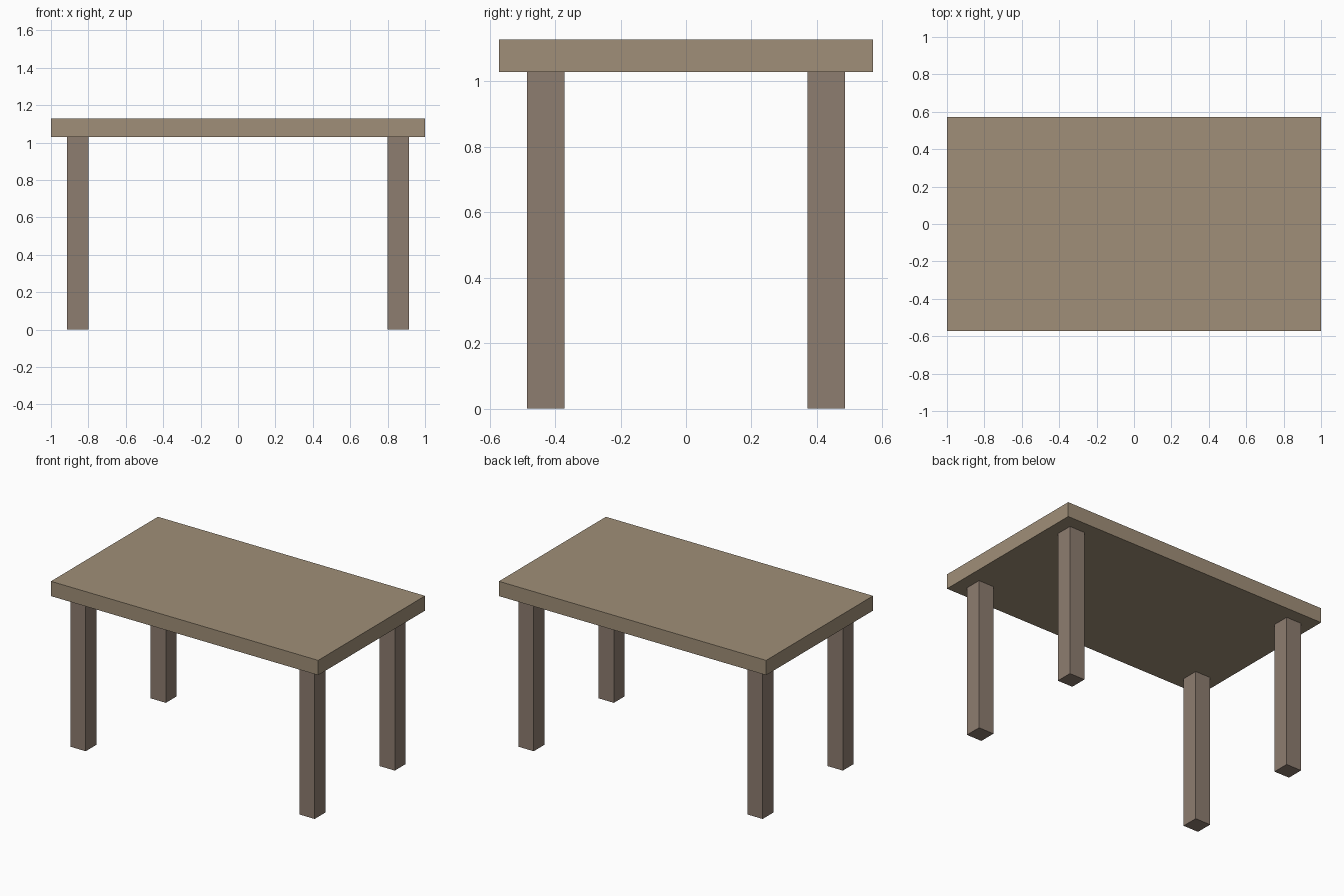
import bpy

if "Cube" in bpy.data.objects:
    bpy.data.objects.remove(bpy.data.objects["Cube"])


def material(name, color):
    mat = bpy.data.materials.new(name)
    mat.diffuse_color = (*color, 1)
    mat.use_nodes = True
    mat.node_tree.nodes["Principled BSDF"].inputs["Base Color"].default_value = mat.diffuse_color
    return mat


def box(name, center, size, mat):
    bpy.ops.mesh.primitive_cube_add(size=1, location=center)
    obj = bpy.context.object
    obj.name = name
    obj.scale = size
    bpy.ops.object.transform_apply(location=False, rotation=False, scale=True)
    obj.data.materials.append(mat)
    return obj


top_wood = material("top_wood", (0.352, 0.275, 0.188))
leg_wood = material("leg_wood", (0.270, 0.205, 0.162))

LEG_HEIGHT = 1.029
LEG_WIDTH = 0.114
TOP_THICKNESS = 0.1

# Table top resting on the legs
box("table_top", (0, 0, LEG_HEIGHT + TOP_THICKNESS / 2),
    (2, 1.143, TOP_THICKNESS), top_wood)

# Four square legs, inset from the corners
for x_name, sx in (("left", -1), ("right", 1)):
    for y_name, sy in (("front", -1), ("back", 1)):
        box(f"{y_name}_{x_name}_leg", (sx * 0.857, sy * 0.4286, LEG_HEIGHT / 2),
            (LEG_WIDTH, LEG_WIDTH, LEG_HEIGHT), leg_wood)
